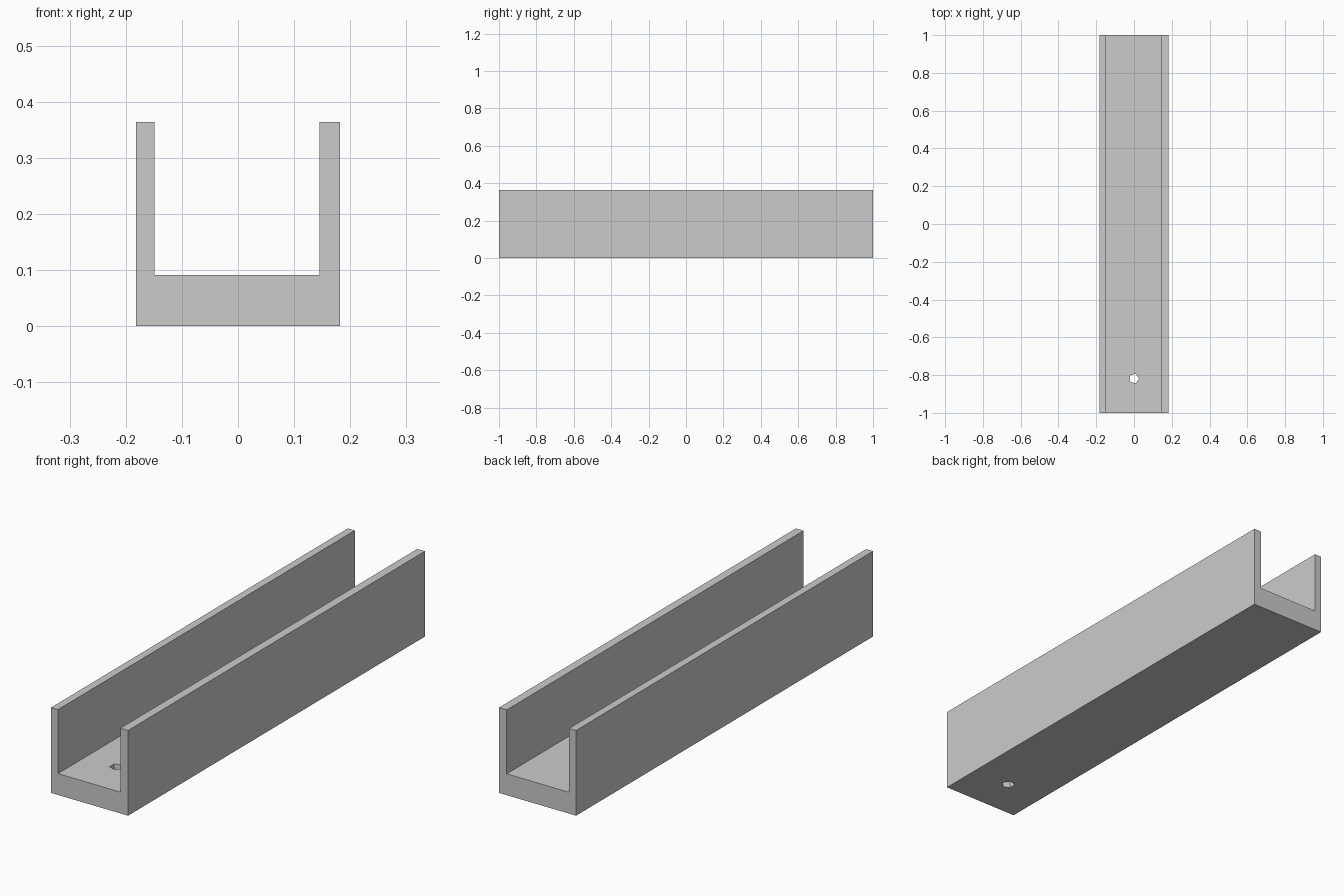
import bpy
import bmesh
from math import cos, sin, tau

default_cube = bpy.data.objects.get("Cube")
if default_cube:
    bpy.data.objects.remove(default_cube, do_unlink=True)

UNIT = 2 / 55          # the channel is 55 units long
HALF_W, HEIGHT, FLOOR = 5 * UNIT, 10 * UNIT, 2.5 * UNIT
INNER_LEFT, INNER_RIGHT = -4.1 * UNIT, 4 * UNIT
HOLE_SIDES, HOLE_RADIUS, HOLE_Y = 5, 0.75 * UNIT, 5 * UNIT - 1

grey = bpy.data.materials.new("plain grey")
grey.use_nodes = True
colour = (0.6, 0.6, 0.6, 1)
grey.diffuse_color = colour
grey.node_tree.nodes["Principled BSDF"].inputs["Base Color"].default_value = colour

bm = bmesh.new()


def loop_edges(verts):
    """Closed ring of edges through the given vertices."""
    edges = []
    for a, b in zip(verts, verts[1:] + verts[:1]):
        edges.append(bm.edges.get((a, b)) or bm.edges.new((a, b)))
    return edges


def hole_ring(z):
    """Ring of the screw hole, with one corner toward +x."""
    angles = [tau * i / HOLE_SIDES for i in range(HOLE_SIDES)]
    return [bm.verts.new((HOLE_RADIUS * cos(a), HOLE_Y + HOLE_RADIUS * sin(a), z))
            for a in angles]


def bridge(first, second, skip=()):
    """Quads between two matching rings, leaving out the skipped sides."""
    count = len(first)
    for i in range(count):
        if i not in skip:
            j = (i + 1) % count
            bm.faces.new((first[i], first[j], second[j], second[i]))


# U-shaped channel: two end faces and the long sides
profile = [(-HALF_W, 0), (HALF_W, 0), (HALF_W, HEIGHT), (INNER_RIGHT, HEIGHT),
           (INNER_RIGHT, FLOOR), (INNER_LEFT, FLOOR), (INNER_LEFT, HEIGHT), (-HALF_W, HEIGHT)]
front, back = [[bm.verts.new((x, y, z)) for x, z in profile] for y in (-1, 1)]
bm.faces.new(front)
bm.faces.new(back)
UNDERSIDE, FLOOR_TOP = 0, 4
bridge(front, back, skip=(UNDERSIDE, FLOOR_TOP))

# Five-sided screw hole through the floor near the front
lower, upper = hole_ring(0), hole_ring(FLOOR)
bridge(lower, upper)
for side, ring in ((UNDERSIDE, lower), (FLOOR_TOP, upper)):
    border = [front[side], front[side + 1], back[side + 1], back[side]]
    bmesh.ops.triangle_fill(bm, edges=loop_edges(border) + loop_edges(ring),
                            use_beauty=True)

bmesh.ops.recalc_face_normals(bm, faces=bm.faces)
mesh = bpy.data.meshes.new("channel")
bm.to_mesh(mesh)
bm.free()
mesh.materials.append(grey)
channel = bpy.data.objects.new("channel", mesh)
bpy.context.scene.collection.objects.link(channel)
